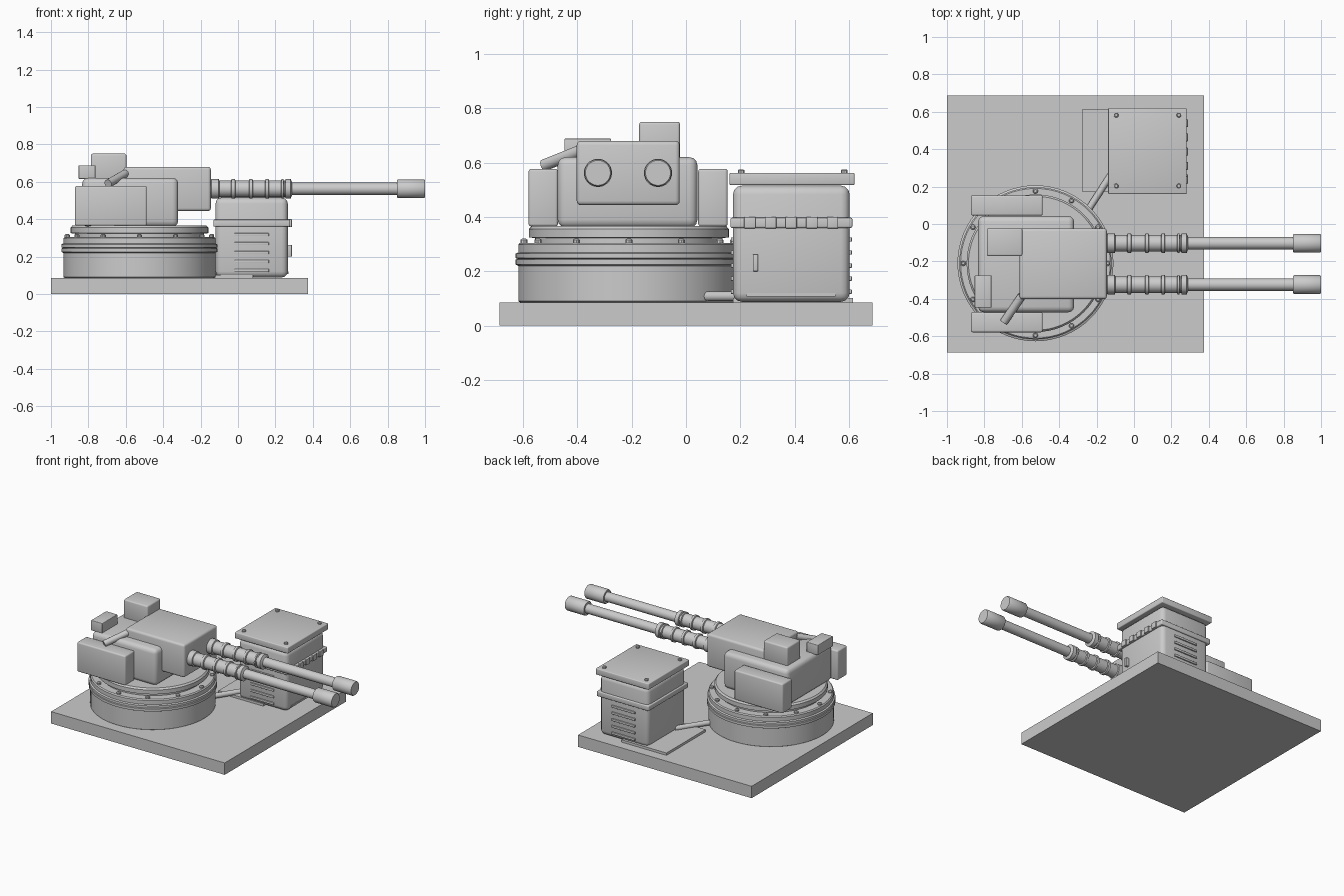
import bpy, bmesh, math
from mathutils import Vector

if "Cube" in bpy.data.objects:
    bpy.data.objects.remove(bpy.data.objects["Cube"])


def finish(name, bm):
    bmesh.ops.recalc_face_normals(bm, faces=bm.faces)
    me = bpy.data.meshes.new(name)
    bm.to_mesh(me)
    bm.free()
    ob = bpy.data.objects.new(name, me)
    bpy.context.collection.objects.link(ob)
    bpy.ops.object.select_all(action='DESELECT')
    ob.select_set(True)
    bpy.context.view_layer.objects.active = ob
    bpy.ops.object.shade_smooth_by_angle(angle=math.radians(35))
    return ob


def box(name, x, y, z, bevel=0.0):
    """Box from (min, max) ranges, with optional rounded edges."""
    bm = bmesh.new()
    bmesh.ops.create_cube(bm, size=1)
    for v in bm.verts:
        for i, (a, b) in enumerate((x, y, z)):
            v.co[i] = (a + b) / 2 + v.co[i] * (b - a)
    if bevel:
        bmesh.ops.bevel(bm, geom=bm.edges[:], offset=bevel, segments=3,
                        profile=0.5, affect='EDGES')
    return finish(name, bm)


def lathe(name, profile, start, axis=(0, 0, 1), sides=24):
    """Revolve (radius, distance) points about an axis through start."""
    bm = bmesh.new()
    rot = Vector(axis).to_track_quat('Z', 'Y')
    start = Vector(start)
    rings = []
    for r, h in profile:
        rings.append([bm.verts.new(start + rot @ Vector((
            r * math.cos(2 * math.pi * i / sides),
            r * math.sin(2 * math.pi * i / sides), h))) for i in range(sides)])
    for a, b in zip(rings, rings[1:]):
        for i in range(sides):
            j = (i + 1) % sides
            bm.faces.new((a[i], a[j], b[j], b[i]))
    bm.faces.new(rings[0])
    bm.faces.new(rings[-1])
    return finish(name, bm)


def rod(name, a, b, r, sides=16):
    d = Vector(b) - Vector(a)
    return lathe(name, [(r, 0), (r, d.length)], a, d, sides)


# Ground slab
box("base_slab", (-1, 0.375), (-0.686, 0.686), (0, 0.085))

# Round turntable with flange, step and upper disc
CX, CY = -0.527, -0.21
lathe("turntable", [(0.39, 0.08), (0.407, 0.09), (0.407, 0.22), (0.417, 0.225),
                    (0.417, 0.243), (0.410, 0.246), (0.417, 0.249),
                    (0.417, 0.265), (0.407, 0.27), (0.407, 0.298),
                    (0.400, 0.305), (0.345, 0.305), (0.345, 0.322),
                    (0.368, 0.325), (0.368, 0.355), (0.358, 0.366)],
      (CX, CY, 0), sides=64)
for i in range(12):
    a = math.radians(30 * i)
    lathe(f"turntable_bolt_{i}", [(0.014, 0), (0.014, 0.013), (0.008, 0.018)],
          (CX + 0.386 * math.cos(a), CY + 0.386 * math.sin(a), 0.302), sides=10)

# Turret body, gun housing and side armour
box("turret_body", (-0.833, -0.32), (-0.472, 0.042), (0.36, 0.62), 0.03)
box("gun_housing", (-0.612, -0.145), (-0.402, -0.023), (0.443, 0.68), 0.016)
for side, name in ((1, "left"), (-1, "right")):
    c = -0.213 + side * 0.312
    box(f"side_armour_{name}", (-0.872, -0.488), (c - 0.054, c + 0.054),
        (0.365, 0.577), 0.01)

# Roof equipment
box("sight_box", (-0.787, -0.597), (-0.172, -0.022), (0.61, 0.75), 0.01)
box("sensor_box", (-0.852, -0.762), (-0.447, -0.275), (0.615, 0.688), 0.004)
rod("feed_tube", (-0.60, -0.385, 0.645), (-0.695, -0.523, 0.59), 0.022)

# Twin barrels, each with a ribbed jacket and a muzzle
for y, name in ((-0.103, "left"), (-0.324, "right")):
    prof = [(0.045, -0.16)]
    for a, b in ((-0.145, -0.10), (-0.037, -0.013), (0.058, 0.08),
                 (0.145, 0.167), (0.23, 0.245), (0.252, 0.285)):
        r = 0.052
        prof += [(0.044, a), (r, a + 0.003), (r, b - 0.003), (0.044, b)]
    prof += [(0.033, 0.29), (0.033, 0.85), (0.046, 0.85), (0.05, 0.856),
             (0.05, 0.994), (0.046, 1.0)]
    lathe(f"barrel_{name}", prof, (0, y, 0.562), (1, 0, 0), 28)

# Power cabinet with lid and belt
box("cabinet_body", (-0.12, 0.266), (0.173, 0.602), (0.088, 0.515), 0.032)
box("cabinet_belt", (-0.132, 0.279), (0.163, 0.612), (0.36, 0.397), 0.006)
box("cabinet_lid", (-0.138, 0.282), (0.16, 0.62), (0.517, 0.562), 0.006)
for i, x in enumerate((-0.095, 0.24)):
    for j, y in enumerate((0.203, 0.582)):
        lathe(f"lid_bolt_{i}{j}", [(0.013, 0), (0.013, 0.012), (0.008, 0.016)],
              (x, y, 0.559), sides=10)

# Belt clips, latch and sill on the cabinet's barrel side
for i in range(5):
    y = 0.235 + i * 0.076
    box(f"belt_clip_{i}", (0.27, 0.288), (y - 0.021, y + 0.021),
        (0.358, 0.4), 0.003)
box("cabinet_latch", (0.26, 0.288), (0.246, 0.265), (0.2, 0.262), 0.003)
box("cabinet_sill", (0.255, 0.27), (0.222, 0.55), (0.108, 0.12))

# Vent slats on both sides of the cabinet
for i in range(5):
    z = 0.125 + i * 0.048
    for y, name in ((0.602, "back"), (0.173, "front")):
        box(f"vent_slat_{name}_{i}", (-0.02, 0.165), (y - 0.008, y + 0.008),
            (z - 0.008, z + 0.008), 0.002)

# Mounting pad and cable to the turntable
box("cabinet_pad", (-0.275, 0.08), (0.172, 0.614), (0.08, 0.102))
rod("cable", (-0.11, 0.285, 0.108), (-0.255, 0.06, 0.108), 0.018)
